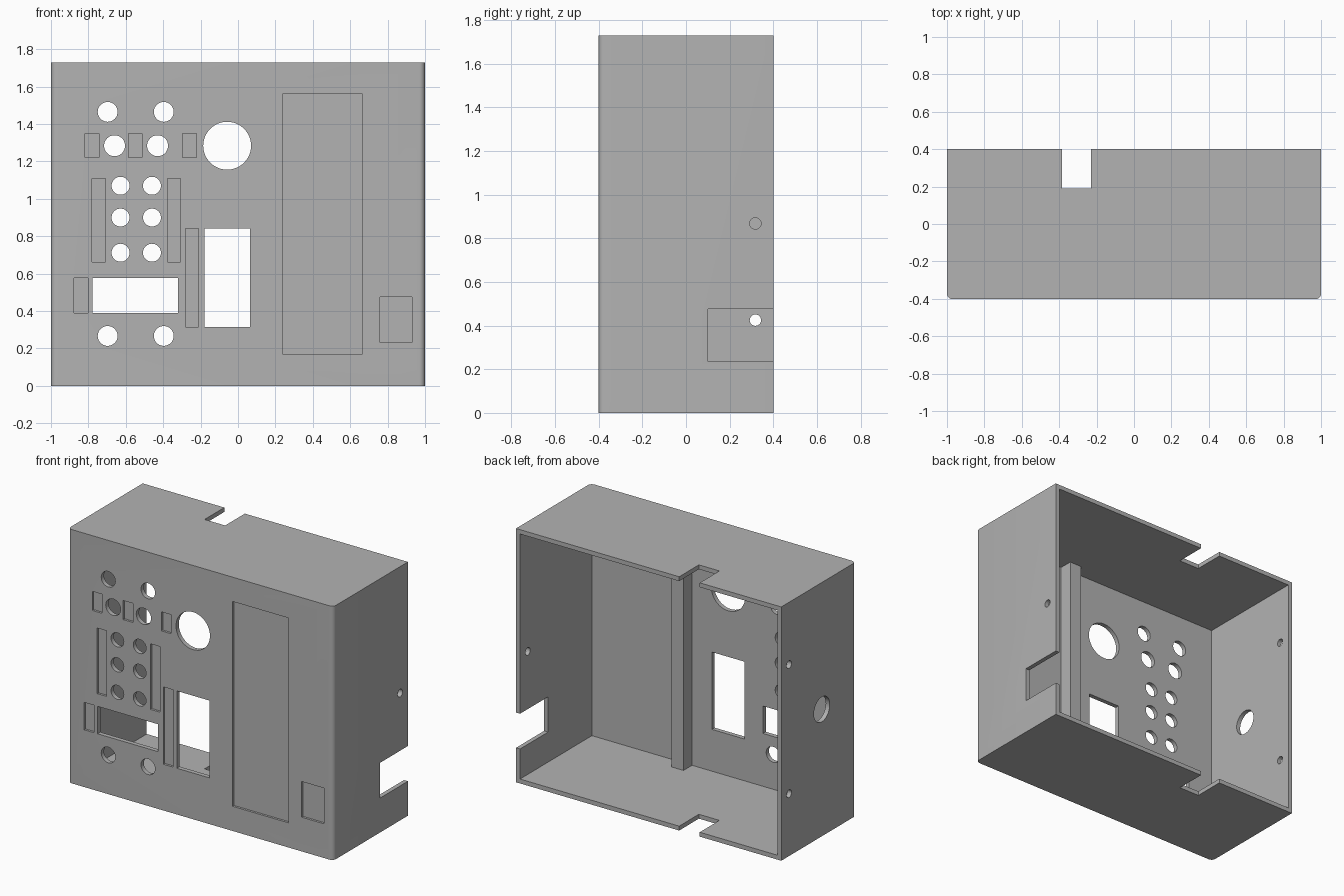
import bpy, bmesh, math
from mathutils import Matrix, Vector

cube = bpy.data.objects.get("Cube")
if cube:
    bpy.data.objects.remove(cube, do_unlink=True)

W, D, H, T = 1.0, 0.402, 1.73, 0.03   # half width, half depth, height, wall
RECESS = 0.015

grey = bpy.data.materials.new("plain_grey")
grey.use_nodes = True
color = (0.45, 0.45, 0.45, 1)
grey.diffuse_color = color
grey.node_tree.nodes["Principled BSDF"].inputs["Base Color"].default_value = color


def add_box(bm, x, y, z):
    """Box spanning the given (low, high) ranges."""
    lo, hi = Vector((x[0], y[0], z[0])), Vector((x[1], y[1], z[1]))
    bmesh.ops.create_cube(bm, size=1, matrix=Matrix.Translation((lo + hi) / 2)
                          @ Matrix.Diagonal((*(hi - lo), 1)))


def add_cylinder(bm, center, radius, length, axis):
    """Cylinder lying along x or y."""
    turn = Matrix.Rotation(math.pi / 2, 4, "Y" if axis == "x" else "X")
    bmesh.ops.create_cone(bm, cap_ends=True, segments=48, radius1=radius, radius2=radius,
                          depth=length, matrix=Matrix.Translation(center) @ turn)


def make_object(name, bm):
    mesh = bpy.data.meshes.new(name)
    bm.to_mesh(mesh)
    bm.free()
    mesh.materials.append(grey)
    obj = bpy.data.objects.new(name, mesh)
    bpy.context.collection.objects.link(obj)
    return obj


def cut(target, name, bm):
    """Subtract the cutter for good, then remove it."""
    cutter = make_object(name, bm)
    cutter.hide_render = True
    mod = target.modifiers.new(name, "BOOLEAN")
    mod.operation, mod.solver, mod.object = "DIFFERENCE", "EXACT", cutter
    bpy.context.view_layer.objects.active = target
    bpy.ops.object.modifier_apply(modifier=name)
    bpy.data.objects.remove(cutter, do_unlink=True)


# Outer shell with rounded upright front edges
bm = bmesh.new()
add_box(bm, (-W, W), (-D, D), (0, H))
edges = [e for e in bm.edges if all(v.co.y < 0 for v in e.verts)
         and abs(e.verts[0].co.z - e.verts[1].co.z) > 1]
bmesh.ops.bevel(bm, geom=edges, offset=0.03, segments=6, profile=0.5, affect="EDGES")
shell = make_object("enclosure_shell", bm)

# Open-backed cavity
bm = bmesh.new()
add_box(bm, (T - W, W - T), (T - D, D + 0.1), (T, H - T))
cut(shell, "cavity", bm)

# Round holes and rectangular windows through the front
bm = bmesh.new()
holes = [(x, z, 0.053) for x in (-0.697, -0.397) for z in (0.267, 1.465)]
holes += [(x, 1.284, 0.056) for x in (-0.66, -0.43)]
holes += [(x, z, 0.048) for x in (-0.628, -0.46) for z in (0.712, 0.90, 1.07)]
holes.append((-0.058, 1.284, 0.128))
for x, z, r in holes:
    add_cylinder(bm, (x, -D, z), r, 0.2, "y")
for x, z in (((-0.777, -0.32), (0.39, 0.577)), ((-0.18, 0.065), (0.315, 0.842))):
    add_box(bm, x, (-D - 0.1, -D + 0.1), z)
cut(shell, "front_openings", bm)

# Shallow label recesses in the front
bm = bmesh.new()
recesses = [((x, x + 0.073), (1.22, 1.35)) for x in (-0.817, -0.585, -0.296)]
recesses += [((x, x + 0.071), (0.663, 1.11)) for x in (-0.78, -0.378)]
recesses += [((-0.282, -0.21), (0.315, 0.842)), ((-0.878, -0.803), (0.39, 0.577)),
             ((0.24, 0.663), (0.168, 1.564)), ((0.76, 0.93), (0.233, 0.476))]
for x, z in recesses:
    add_box(bm, x, (-D - 0.1, -D + RECESS), z)
cut(shell, "label_recesses", bm)

# Cable notches at the back of the top, bottom and left side
bm = bmesh.new()
for z in (0, H):
    add_box(bm, (-0.385, -0.23), (0.19, D + 0.1), (z - 0.1, z + 0.1))
add_box(bm, (W - 0.1, W + 0.1), (0.1, D + 0.1), (0.235, 0.475))
cut(shell, "cable_notches", bm)

# Screw holes and the larger cable hole in the sides
bm = bmesh.new()
for x, y, z, r in ((-W, 0.318, 0.425, 0.026), (-W, 0.318, 1.305, 0.026),
                   (W, 0.318, 0.868, 0.026), (-W, -0.035, 0.865, 0.085)):
    add_cylinder(bm, (x, y, z), r, 0.2, "x")
cut(shell, "side_holes", bm)

# Upright rib inside the front wall
bm = bmesh.new()
add_box(bm, (0.215, 0.305), (T - D - 0.005, -0.28), (T, H - T))
make_object("inner_rib", bm)

bpy.ops.object.select_all(action="DESELECT")
shell.select_set(True)
bpy.context.view_layer.objects.active = shell
bpy.ops.object.shade_smooth_by_angle(angle=math.radians(30))
